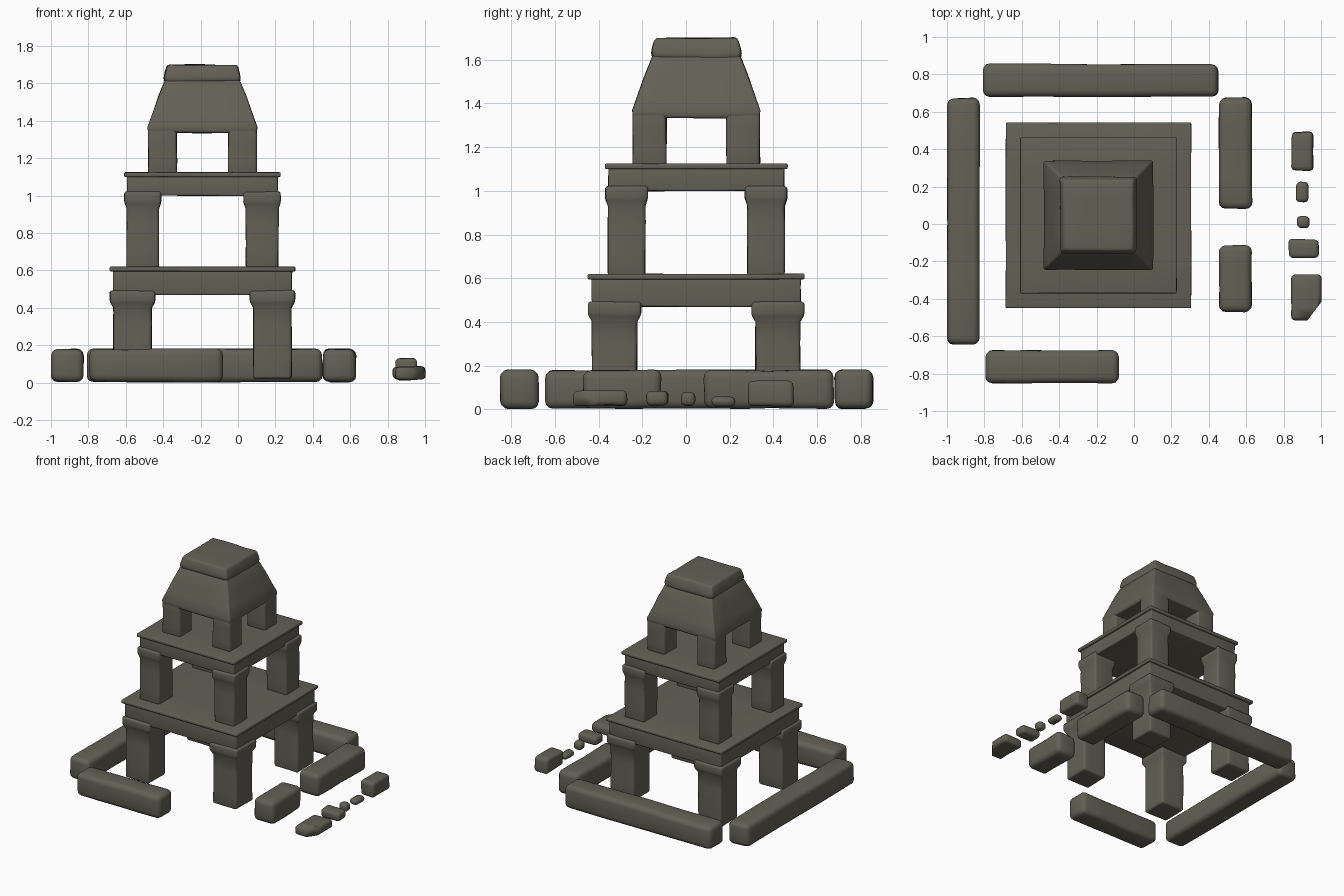
import bpy, bmesh, math
from mathutils import Vector, noise

cube = bpy.data.objects.get("Cube")
if cube:
    bpy.data.objects.remove(cube, do_unlink=True)

# One weathered stone colour
stone = bpy.data.materials.new("weathered_stone")
stone.use_nodes = True
COLOUR = (0.125, 0.119, 0.092, 1)
stone.diffuse_color = COLOUR
bsdf = stone.node_tree.nodes["Principled BSDF"]
bsdf.inputs["Base Color"].default_value = COLOUR
bsdf.inputs["Roughness"].default_value = 0.9

CX, CY = -0.19, 0.047  # tower axis


def loft(name, centre, rings, bevel=0.02, wobble=0.004, angle=60, soft=False):
    """Stack rectangular rings (z, half x, half y), round the edges and wear the surface."""
    bm = bmesh.new()
    loops = []
    for z, hx, hy in rings:
        loops.append([bm.verts.new((centre[0] + sx * hx, centre[1] + sy * hy, z))
                      for sx, sy in ((-1, -1), (1, -1), (1, 1), (-1, 1))])
    bm.faces.new(loops[0][::-1])
    bm.faces.new(loops[-1])
    for a, b in zip(loops, loops[1:]):
        for i in range(4):
            j = (i + 1) % 4
            bm.faces.new((a[i], a[j], b[j], b[i]))
    bm.normal_update()
    edges = [e for e in bm.edges if e.calc_face_angle(0) > math.radians(40)]
    bmesh.ops.bevel(bm, geom=edges, offset=bevel, segments=3, profile=0.5,
                    affect='EDGES', clamp_overlap=True)
    if wobble:
        long_edges = [e for e in bm.edges if e.calc_length() > 0.15]
        bmesh.ops.subdivide_edges(bm, edges=long_edges, cuts=3, use_grid_fill=True)
        for v in bm.verts:
            v.co += noise.noise_vector(v.co * 6 + Vector((3, 1, 7))) * wobble
    bmesh.ops.recalc_face_normals(bm, faces=bm.faces)
    mesh = bpy.data.meshes.new(name)
    bm.to_mesh(mesh)
    bm.free()
    mesh.materials.append(stone)
    ob = bpy.data.objects.new(name, mesh)
    bpy.context.collection.objects.link(ob)
    for other in bpy.context.selected_objects:
        other.select_set(False)
    ob.select_set(True)
    bpy.context.view_layer.objects.active = ob
    if soft:
        bpy.ops.object.shade_smooth()
    else:
        bpy.ops.object.shade_smooth_by_angle(angle=math.radians(angle))
    return ob


def square(rings):
    return [(z, h, h) for z, h in rings]


def four_legs(name, offset, rings):
    for sy, depth in ((-1, "front"), (1, "back")):
        for sx, side in ((-1, "right"), (1, "left")):
            loft(f"{name}_{depth}_{side}", (CX + sx * offset, CY + sy * offset),
                 square(rings), 0.015)


def storey(name, z0, z1, top, offset, leg, cap, slab, lip):
    """Four pillars with flared capitals under a slab with a thin lip."""
    four_legs(name + "_pillar", offset,
              [(z0, leg), (z1 - 0.07, leg), (z1 - 0.045, cap - 0.004),
               (z1 - 0.03, cap), (z1 + 0.022, cap)])
    loft(name + "_slab", (CX, CY), square([(z1, slab), (top - 0.015, slab)]), 0.008)
    loft(name + "_lip", (CX, CY), square([(top - 0.025, lip), (top, lip)]), 0.007, 0.002)


# Two open storeys
storey("lower", 0.02, 0.47, 0.62, 0.374, 0.102, 0.121, 0.478, 0.496)
storey("upper", 0.61, 1.0, 1.125, 0.319, 0.086, 0.098, 0.402, 0.418)

# Crowning shrine: short legs, tapered roof and worn cap
four_legs("shrine_leg", 0.214, [(1.115, 0.077), (1.36, 0.077)])
loft("shrine_roof", (CX, CY),
     square([(1.335, 0.29), (1.37, 0.293), (1.44, 0.268), (1.53, 0.236), (1.62, 0.2)]), 0.012)
loft("shrine_cap", (CX, CY),
     square([(1.595, 0.192), (1.62, 0.208), (1.66, 0.2), (1.7, 0.188)]),
     0.016, 0.006, soft=True)


def block(name, x0, x1, y0, y1, z0, z1, bevel):
    hx, hy = (x1 - x0) / 2, (y1 - y0) / 2
    return loft(name, ((x0 + x1) / 2, (y0 + y1) / 2), [(z0, hx, hy), (z1, hx, hy)],
                bevel, 0.006, soft=True)


# Low enclosing wall
for name, x0, x1, y0, y1 in (
        ("wall_right", -1.0, -0.825, -0.645, 0.672),
        ("wall_back", -0.808, 0.45, 0.682, 0.855),
        ("wall_left_back", 0.455, 0.63, 0.08, 0.675),
        ("wall_left_front", 0.455, 0.63, -0.47, -0.113),
        ("wall_front", -0.792, -0.08, -0.85, -0.675)):
    block(name, x0, x1, y0, y1, 0.004, 0.18, 0.035)

# Fallen rubble beside the wall
for name, x0, x1, y0, y1, z1 in (
        ("rubble_back", 0.842, 0.957, 0.285, 0.492, 0.13),
        ("rubble_chip", 0.867, 0.932, 0.115, 0.225, 0.06),
        ("rubble_pebble", 0.875, 0.94, -0.022, 0.042, 0.078),
        ("rubble_middle", 0.828, 0.985, -0.183, -0.083, 0.083)):
    block(name, x0, x1, y0, y1, 0.015, z1, 0.022)

# Front rubble stone with one broken corner
rubble = block("rubble_front", 0.838, 1.0, -0.515, -0.27, 0.015, 0.085, 0.022)
bm = bmesh.new()
bm.from_mesh(rubble.data)
cut = bmesh.ops.bisect_plane(bm, geom=bm.verts[:] + bm.edges[:] + bm.faces[:],
                             plane_co=(0.965, -0.465, 0), plane_no=(0.8, -0.6, 0),
                             clear_outer=True)
rim = [e for e in cut["geom_cut"] if isinstance(e, bmesh.types.BMEdge)]
bmesh.ops.holes_fill(bm, edges=rim)
for f in bm.faces:
    f.smooth = True
bm.to_mesh(rubble.data)
bm.free()
